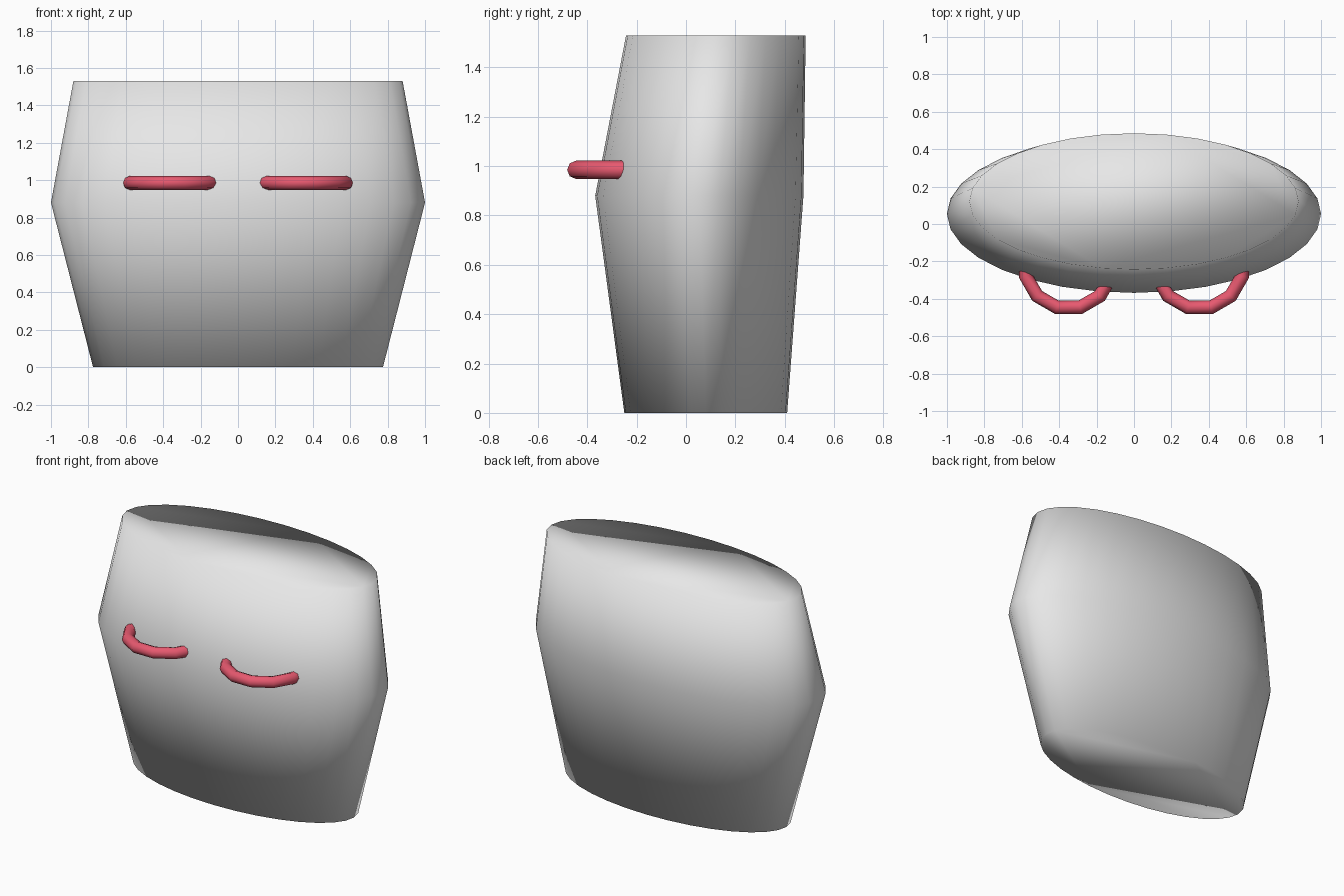
import bpy, bmesh, math

if "Cube" in bpy.data.objects:
    bpy.data.objects.remove(bpy.data.objects["Cube"])


def material(name, rgb):
    m = bpy.data.materials.new(name)
    m.diffuse_color = (*rgb, 1)
    m.use_nodes = True
    m.node_tree.nodes["Principled BSDF"].inputs["Base Color"].default_value = m.diffuse_color
    return m


def add_object(name, bm, mat):
    bmesh.ops.recalc_face_normals(bm, faces=bm.faces[:])
    for f in bm.faces:
        f.smooth = True
    mesh = bpy.data.meshes.new(name)
    bm.to_mesh(mesh)
    bm.free()
    mesh.materials.append(mat)
    ob = bpy.data.objects.new(name, mesh)
    bpy.context.collection.objects.link(ob)
    return ob


def bridge(bm, a, b):
    n = len(a)
    for i in range(n):
        bm.faces.new((a[i], a[(i + 1) % n], b[(i + 1) % n], b[i]))


grey = material("light grey", (0.8, 0.8, 0.8))
red = material("rose red", (0.8, 0.1, 0.16))

# Torso: three stacked ellipses, capped and smooth all over
SIDES = 32
bm = bmesh.new()
rings = []
for z, rx, ry, cy in ((0, 0.775, 0.33, 0.08),
                      (0.88, 1.0, 0.422, 0.054),
                      (1.53, 0.88, 0.364, 0.121)):
    rings.append([bm.verts.new((rx * math.cos(math.tau * i / SIDES),
                                cy + ry * math.sin(math.tau * i / SIDES), z))
                  for i in range(SIDES)])
for lower, upper in zip(rings, rings[1:]):
    bridge(bm, lower, upper)
bm.faces.new(rings[0])
bm.faces.new(rings[-1])
add_object("torso", bm, grey)

# Chest rings: two low-poly tori half sunk into the front
MAJOR, MINOR, STEPS, TUBE = 0.237, 0.037, 12, 8
for side, label in ((-1, "left"), (1, "right")):
    bm = bmesh.new()
    loops = []
    for i in range(STEPS):
        a = math.tau * (i + 0.5) / STEPS
        loop = []
        for j in range(TUBE):
            b = math.tau * j / TUBE
            r = MAJOR + MINOR * math.cos(b)
            loop.append(bm.verts.new((side * 0.35 + r * math.cos(a),
                                      -0.217 + r * math.sin(a),
                                      0.985 + MINOR * math.sin(b))))
        loops.append(loop)
    for i in range(STEPS):
        bridge(bm, loops[i], loops[(i + 1) % STEPS])
    add_object(label + "_chest_ring", bm, red)
